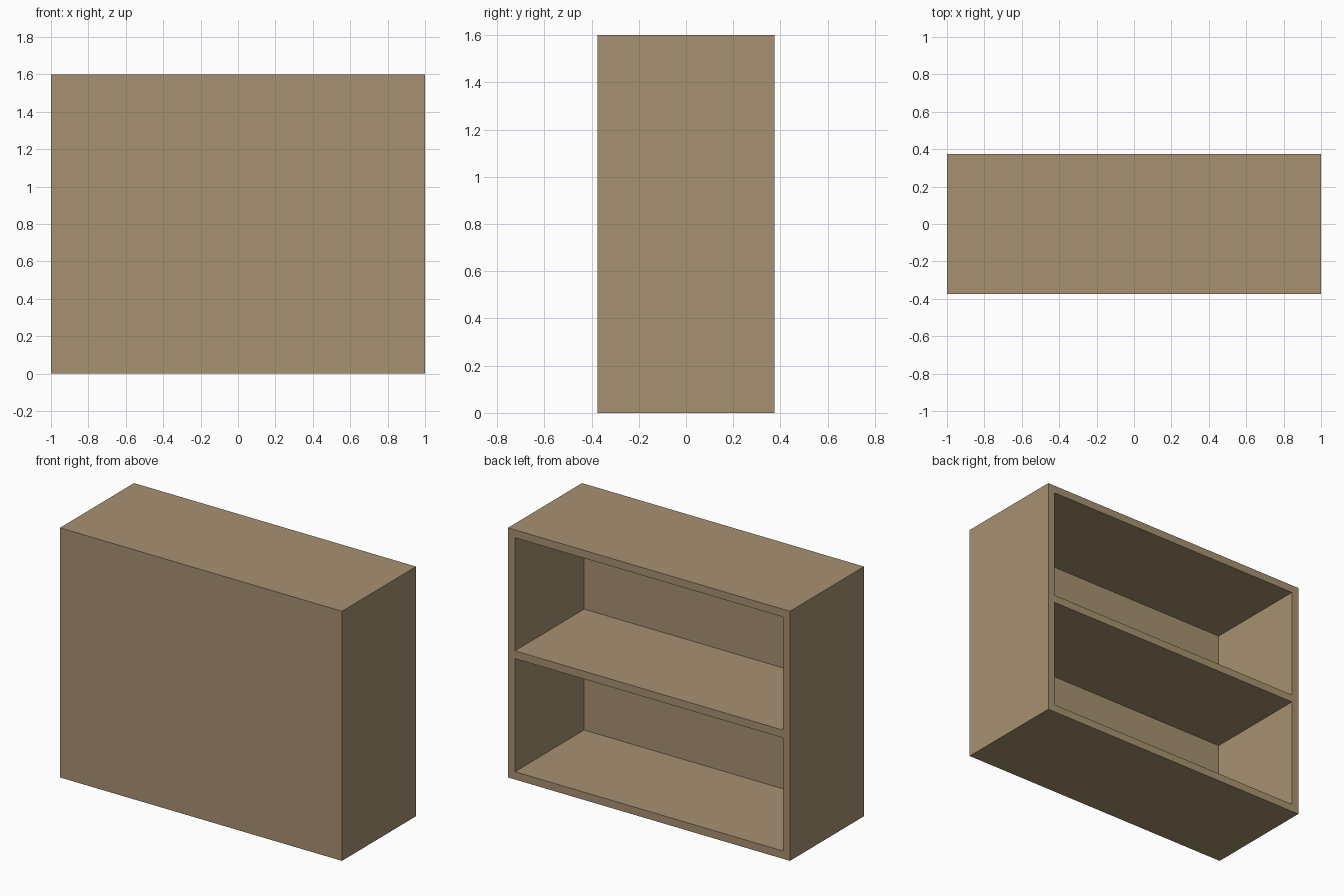
import bpy, bmesh
from mathutils import Matrix, Vector

if "Cube" in bpy.data.objects:
    bpy.data.objects.remove(bpy.data.objects["Cube"])

W, D, H, T = 2.0, 0.75, 1.6, 0.05   # width, depth, height, board thickness
SHELVES = 2                         # number of compartments

wood = bpy.data.materials.new("wood")
wood.diffuse_color = (0.39, 0.285, 0.165, 1)
wood.use_nodes = True
wood.node_tree.nodes["Principled BSDF"].inputs["Base Color"].default_value = wood.diffuse_color


def box(name, lo, hi):
    lo, hi = Vector(lo), Vector(hi)
    bm = bmesh.new()
    bmesh.ops.create_cube(bm, size=1, matrix=Matrix.Translation((lo + hi) / 2)
                          @ Matrix.Diagonal((*(hi - lo), 1)))
    mesh = bpy.data.meshes.new(name)
    bm.to_mesh(mesh)
    bm.free()
    ob = bpy.data.objects.new(name, mesh)
    bpy.context.collection.objects.link(ob)
    return ob


# Cabinet carcass: closed front panel, sides, top and bottom in one body
carcass = box("bookcase_carcass", (-W / 2, -D / 2, 0), (W / 2, D / 2, H))
carcass.data.materials.append(wood)

# Compartments hollowed from the open +y side, leaving the middle shelf
gap = (H - T * (SHELVES + 1)) / SHELVES
for i in range(SHELVES):
    z = T + i * (gap + T)
    cutter = box(f"compartment_cutter_{i + 1}",
                 (-W / 2 + T, -D / 2 + T, z), (W / 2 - T, D / 2 + 0.1, z + gap))
    cutter.data.materials.append(wood)
    cutter.hide_render = True
    cutter.display_type = 'WIRE'
    cut = carcass.modifiers.new(f"compartment_{i + 1}", 'BOOLEAN')
    cut.operation = 'DIFFERENCE'
    cut.solver = 'EXACT'
    cut.object = cutter
